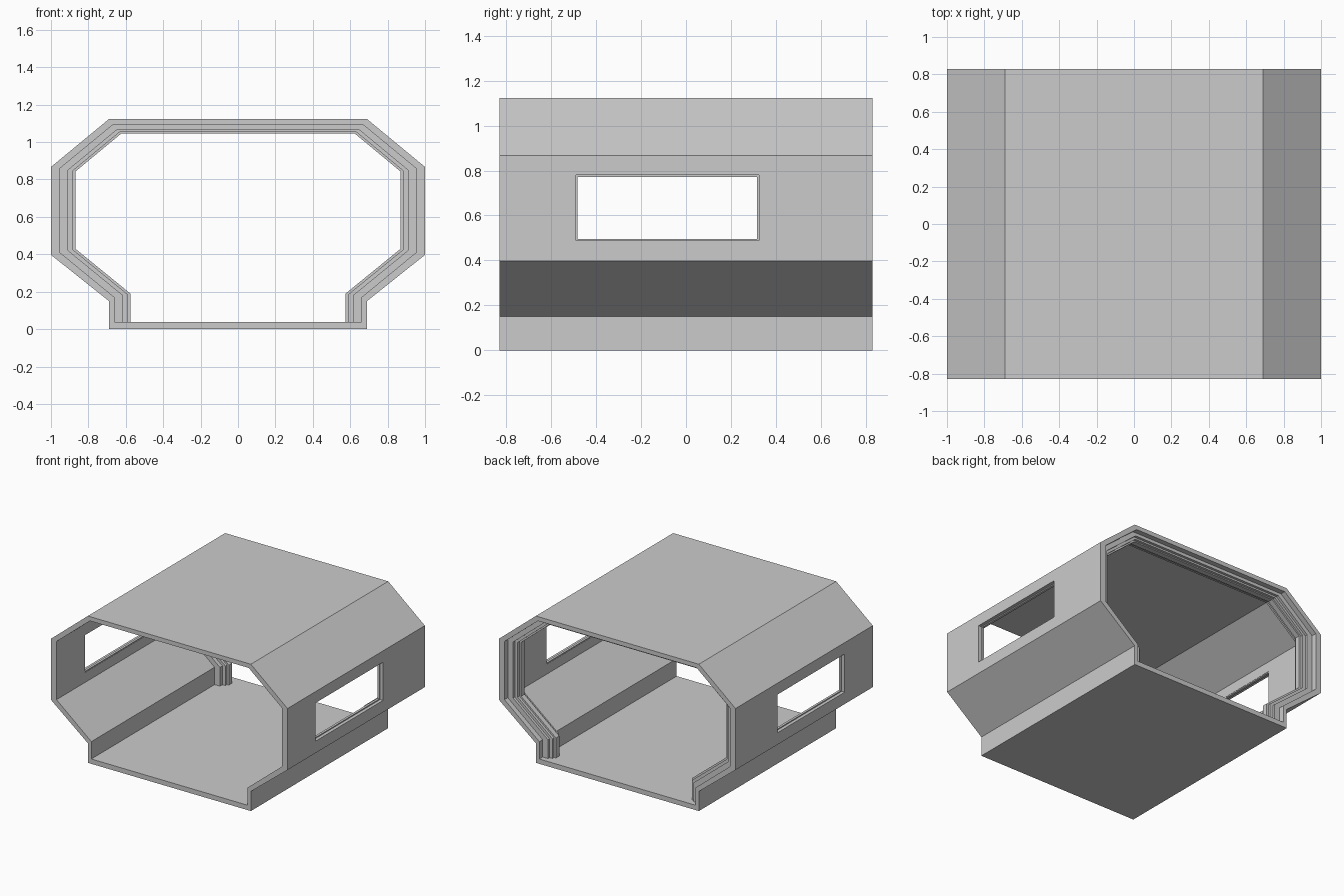
import bpy, bmesh

if "Cube" in bpy.data.objects:
    bpy.data.objects.remove(bpy.data.objects["Cube"])

L = 0.83  # half length of the hull
OUTER = [(0.69, 0.0), (0.69, 0.15), (1.0, 0.397), (1.0, 0.867), (0.69, 1.123)]
INNER = [(0.66, 0.037), (0.66, 0.17), (0.955, 0.412), (0.955, 0.857), (0.672, 1.09)]
CREST = [(0.575, 0.037), (0.575, 0.19), (0.87, 0.43), (0.87, 0.842), (0.625, 1.045)]


def full(half):
    """Mirror a half profile into a full one, floor to floor over the roof."""
    return half + [(-x, z) for x, z in reversed(half)]


def blend(t):
    return [(a[0] + (b[0] - a[0]) * t, a[1] + (b[1] - a[1]) * t)
            for a, b in zip(INNER, CREST)]


def finish(name, bm):
    bmesh.ops.recalc_face_normals(bm, faces=bm.faces[:])
    me = bpy.data.meshes.new(name)
    bm.to_mesh(me)
    bm.free()
    ob = bpy.data.objects.new(name, me)
    bpy.context.collection.objects.link(ob)
    return ob


def loft(name, stations, closed_floor):
    """Join cyclic stations (half profile, y); leave or close the floor side."""
    bm = bmesh.new()
    rows = [[bm.verts.new((x, y, z)) for x, z in full(p)] for p, y in stations]
    n = len(rows[0])
    for i, row in enumerate(rows):
        nxt = rows[(i + 1) % len(rows)]
        for j in range(n if closed_floor else n - 1):
            k = (j + 1) % n
            bm.faces.new((row[j], row[k], nxt[k], nxt[j]))
    if not closed_floor:
        bm.faces.new([r[0] for r in rows])
        bm.faces.new([r[-1] for r in rows])
    return finish(name, bm)


def box(name, x0, x1, y0, y1, z0, z1):
    bm = bmesh.new()
    bmesh.ops.create_cube(bm, size=1)
    for v in bm.verts:
        v.co = ((x0 + x1) / 2 + v.co.x * (x1 - x0),
                (y0 + y1) / 2 + v.co.y * (y1 - y0),
                (z0 + z1) / 2 + v.co.z * (z1 - z0))
    return finish(name, bm)


# Hollow hull, open at both ends
hull = loft("hull", [(OUTER, -L), (OUTER, L), (INNER, L), (INNER, -L)], True)

# Window opening cut through both side walls
Y0, Y1, Z0, Z1 = -0.49, 0.325, 0.488, 0.78
cutter = box("window_cutter", -1.5, 1.5, Y0, Y1, Z0, Z1)
mod = hull.modifiers.new("windows", 'BOOLEAN')
mod.operation = 'DIFFERENCE'
mod.solver = 'EXACT'
mod.object = cutter
bpy.context.view_layer.objects.active = hull
hull.select_set(True)
bpy.ops.object.modifier_apply(modifier=mod.name)
bpy.data.objects.remove(cutter, do_unlink=True)

# Thin lips inside each window
W = 0.008
for s, side in ((-1, "left"), (1, "right")):
    x0, x1 = sorted((s * 0.957, s * 0.975))
    box(f"window_sill_{side}", x0, x1, Y0, Y1, Z0, Z0 + W)
    box(f"window_head_{side}", x0, x1, Y0, Y1, Z1 - W, Z1)
    box(f"window_front_jamb_{side}", x0, x1, Y0, Y0 + W, Z0 + W, Z1 - W)
    box(f"window_back_jamb_{side}", x0, x1, Y1 - W, Y1, Z0 + W, Z1 - W)

# Stepped door frame just inside the back opening
steps = [(0.66, 0), (0.66, 0.53), (0.69, 0.53), (0.69, 0.82), (0.71, 0.82), (0.71, 1),
         (0.75, 1), (0.75, 0.82), (0.77, 0.82), (0.77, 0.53), (0.79, 0.53), (0.79, 0)]
loft("door_frame", [(blend(t), y) for y, t in steps], False)
